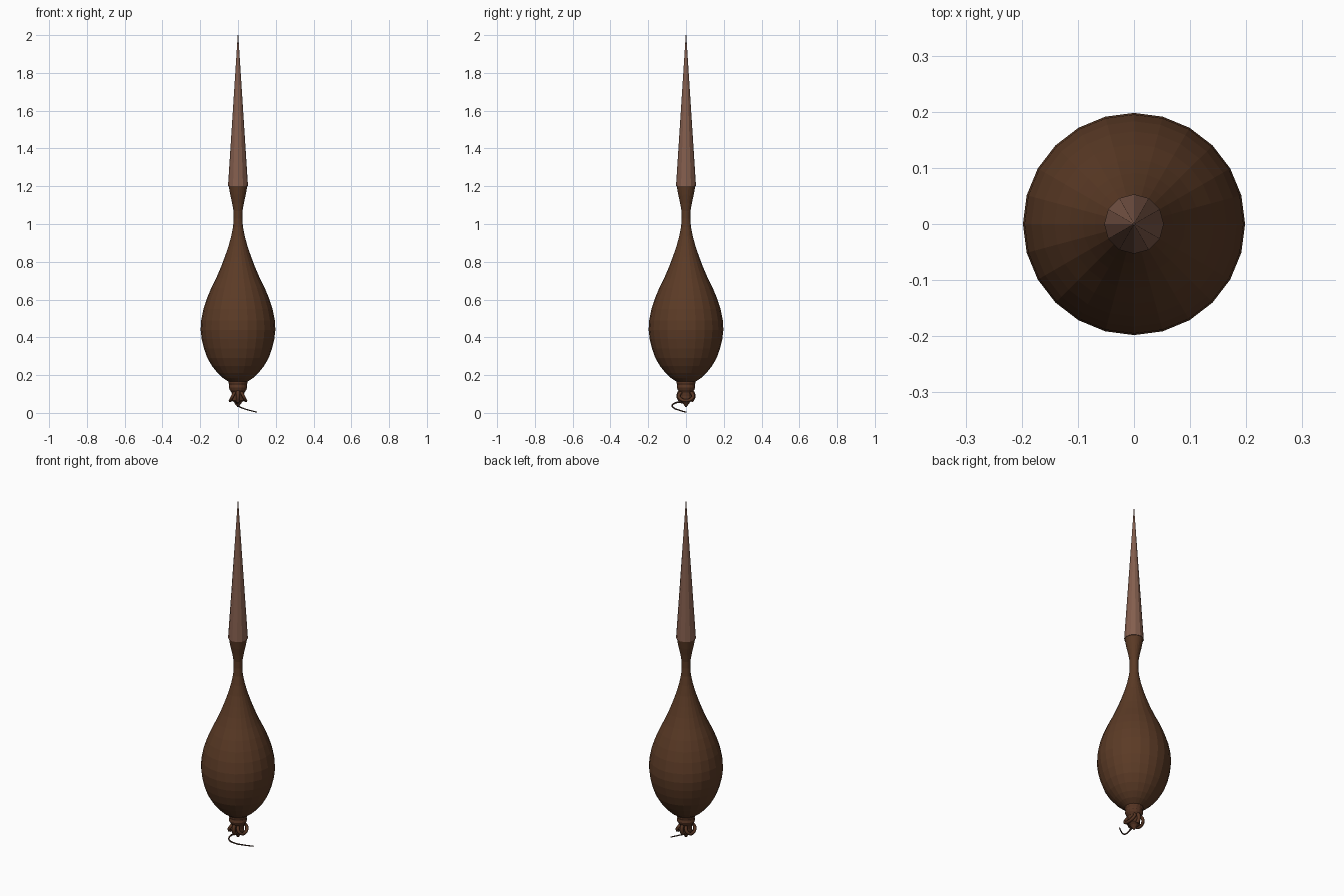
import bpy, bmesh, math
from mathutils import Vector, Matrix

if "Cube" in bpy.data.objects:
    bpy.data.objects.remove(bpy.data.objects["Cube"])


def material(name, rgb):
    m = bpy.data.materials.new(name)
    m.diffuse_color = (*rgb, 1)
    m.use_nodes = True
    m.node_tree.nodes["Principled BSDF"].inputs["Base Color"].default_value = m.diffuse_color
    return m


BROWN = material("dark brown", (0.105, 0.043, 0.019))
SPIKE = material("light brown", (0.23, 0.112, 0.075))
WRAP = material("wrap brown", (0.095, 0.036, 0.017))
CORD = material("cord brown", (0.045, 0.02, 0.012))


def finish(name, bm, mat):
    bmesh.ops.recalc_face_normals(bm, faces=bm.faces)
    mesh = bpy.data.meshes.new(name)
    bm.to_mesh(mesh)
    bm.free()
    mesh.materials.append(mat)
    ob = bpy.data.objects.new(name, mesh)
    bpy.context.collection.objects.link(ob)
    return ob


def lathe(name, profile, sides, mat):
    """Spin a (radius, height) profile around z, capped at both ends."""
    bm = bmesh.new()
    rings = []
    for r, z in profile:
        rings.append([bm.verts.new((r * math.cos(2 * math.pi * i / sides),
                                    r * math.sin(2 * math.pi * i / sides), z))
                      for i in range(sides)])
    for a, b in zip(rings, rings[1:]):
        for i in range(sides):
            j = (i + 1) % sides
            bm.faces.new((a[i], a[j], b[j], b[i]))
    bm.faces.new(rings[0])
    bm.faces.new(rings[-1])
    return finish(name, bm, mat)


def tube(name, points, radius, mat, cyclic=False, taper=1.0):
    """Round cord through smooth control points."""
    cu = bpy.data.curves.new(name, 'CURVE')
    cu.dimensions = '3D'
    cu.bevel_depth = radius
    cu.bevel_resolution = 1
    cu.resolution_u = 5
    cu.use_fill_caps = True
    sp = cu.splines.new('BEZIER')
    sp.bezier_points.add(len(points) - 1)
    for k, (bp, p) in enumerate(zip(sp.bezier_points, points)):
        bp.co = p
        bp.handle_left_type = bp.handle_right_type = 'AUTO'
        bp.radius = 1 + (taper - 1) * k / (len(points) - 1)
    sp.use_cyclic_u = cyclic
    cu.materials.append(mat)
    ob = bpy.data.objects.new(name, cu)
    bpy.context.collection.objects.link(ob)
    return ob


# Gourd-shaped body with slim neck
lathe("body", [(0.05, 0.165), (0.08, 0.185), (0.107, 0.21), (0.137, 0.247),
               (0.162, 0.29), (0.18, 0.34), (0.192, 0.39), (0.198, 0.44),
               (0.195, 0.49), (0.183, 0.55), (0.165, 0.605), (0.142, 0.66),
               (0.115, 0.715), (0.091, 0.77), (0.070, 0.825), (0.051, 0.88),
               (0.036, 0.935), (0.026, 0.985), (0.023, 1.03), (0.024, 1.07),
               (0.031, 1.11), (0.041, 1.155), (0.049, 1.2)], 24, BROWN)

# Long faceted spike
lathe("spike", [(0.053, 1.2), (0.0015, 2.0)], 12, SPIKE)

# Collar below the body
lathe("collar", [(0.034, 0.108), (0.044, 0.122), (0.049, 0.135), (0.046, 0.148),
                 (0.05, 0.158), (0.05, 0.175)], 16, WRAP)

# Gathered stump and its point
lathe("stump", [(0.004, 0.032), (0.02, 0.055), (0.034, 0.066), (0.032, 0.09),
                (0.034, 0.112)], 12, WRAP)

# Two binding loops, leaning outwards at the bottom
for side, label in ((-1, "left"), (1, "right")):
    loop = [(side * (0.028 - 0.013 * math.sin(a)), 0.038 * math.cos(a),
             0.09 + 0.025 * math.sin(a))
            for a in (2 * math.pi * i / 8 for i in range(8))]
    tube(label + "_loop", loop, 0.009, WRAP, cyclic=True)

# Centre wrap over the knot, front and back
for side, label in ((-1, "front"), (1, "back")):
    tube(label + "_wrap", [(0, side * 0.03, 0.118), (0, side * 0.041, 0.09),
                           (0, side * 0.028, 0.06)], 0.011, WRAP)

# Loose curling cord end
tube("cord", [(0.0, -0.01, 0.052), (-0.012, -0.045, 0.056),
              (-0.008, -0.072, 0.042), (0.02, -0.065, 0.027),
              (0.06, -0.035, 0.014), (0.1, 0.0, 0.004)], 0.005, CORD, taper=0.6)
